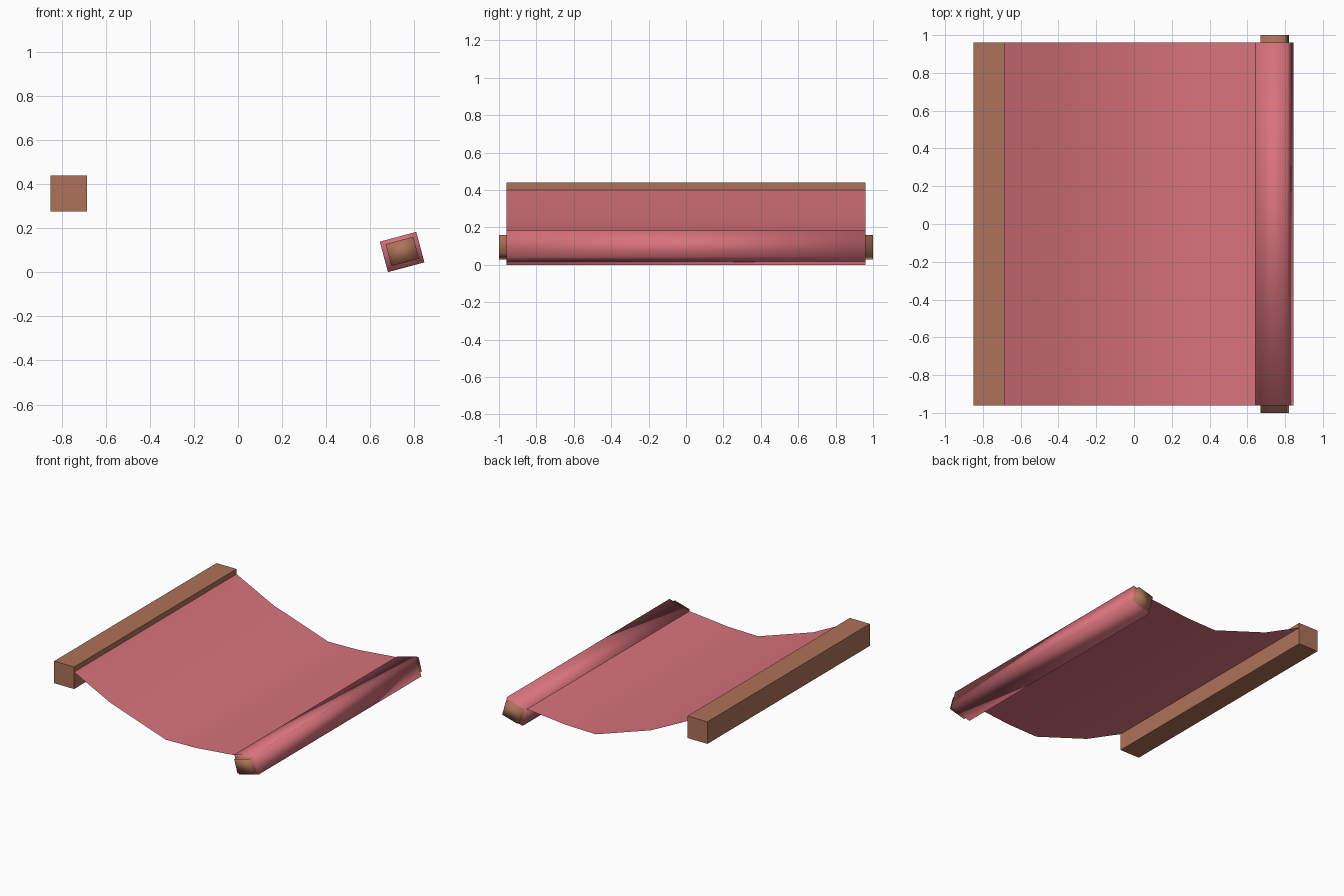
import bpy, math
from mathutils import Vector

if "Cube" in bpy.data.objects:
    bpy.data.objects.remove(bpy.data.objects["Cube"])


def material(name, rgb):
    m = bpy.data.materials.new(name)
    m.diffuse_color = (*rgb, 1)
    m.use_nodes = True
    m.node_tree.nodes["Principled BSDF"].inputs["Base Color"].default_value = m.diffuse_color
    return m


wood = material("brown wood", (0.42, 0.17, 0.10))
cloth = material("rose cloth", (0.69, 0.17, 0.20))


def box(name, loc, size, mat, tilt=0, smooth=False):
    bpy.ops.mesh.primitive_cube_add(size=1)
    ob = bpy.context.object
    ob.name = name
    ob.scale = size
    bpy.ops.object.transform_apply(scale=True)
    ob.location = loc
    ob.rotation_euler.y = -math.radians(tilt)
    ob.data.materials.append(mat)
    if smooth:
        bpy.ops.object.shade_smooth()
    return ob


# Fixed beam
box("wall_beam", (-0.767, 0, 0.357), (0.165, 1.92, 0.165), wood)

# Tilted rod with a softly shaded cloth roll around it
box("roll_rod", (0.745, 0, 0.094), (0.13, 2.0, 0.103), wood, 15, True)
box("cloth_roll", (0.744, 0, 0.0915), (0.171, 1.92, 0.143), cloth, 15, True)

# Sagging sheet, a single surface from beam to roll
profile = [(-0.688, 0.403), (-0.379, 0.25), (0.075, 0.099), (0.323, 0.104), (0.645, 0.135)]
verts = [Vector((x, y, z)) for x, z in profile for y in (-0.96, 0.96)]
faces = [(2 * i, 2 * i + 2, 2 * i + 3, 2 * i + 1) for i in range(len(profile) - 1)]
mesh = bpy.data.meshes.new("cloth_sheet")
mesh.from_pydata(verts, [], faces)
mesh.materials.append(cloth)
mesh.shade_smooth()
sheet = bpy.data.objects.new("cloth_sheet", mesh)
bpy.context.collection.objects.link(sheet)
